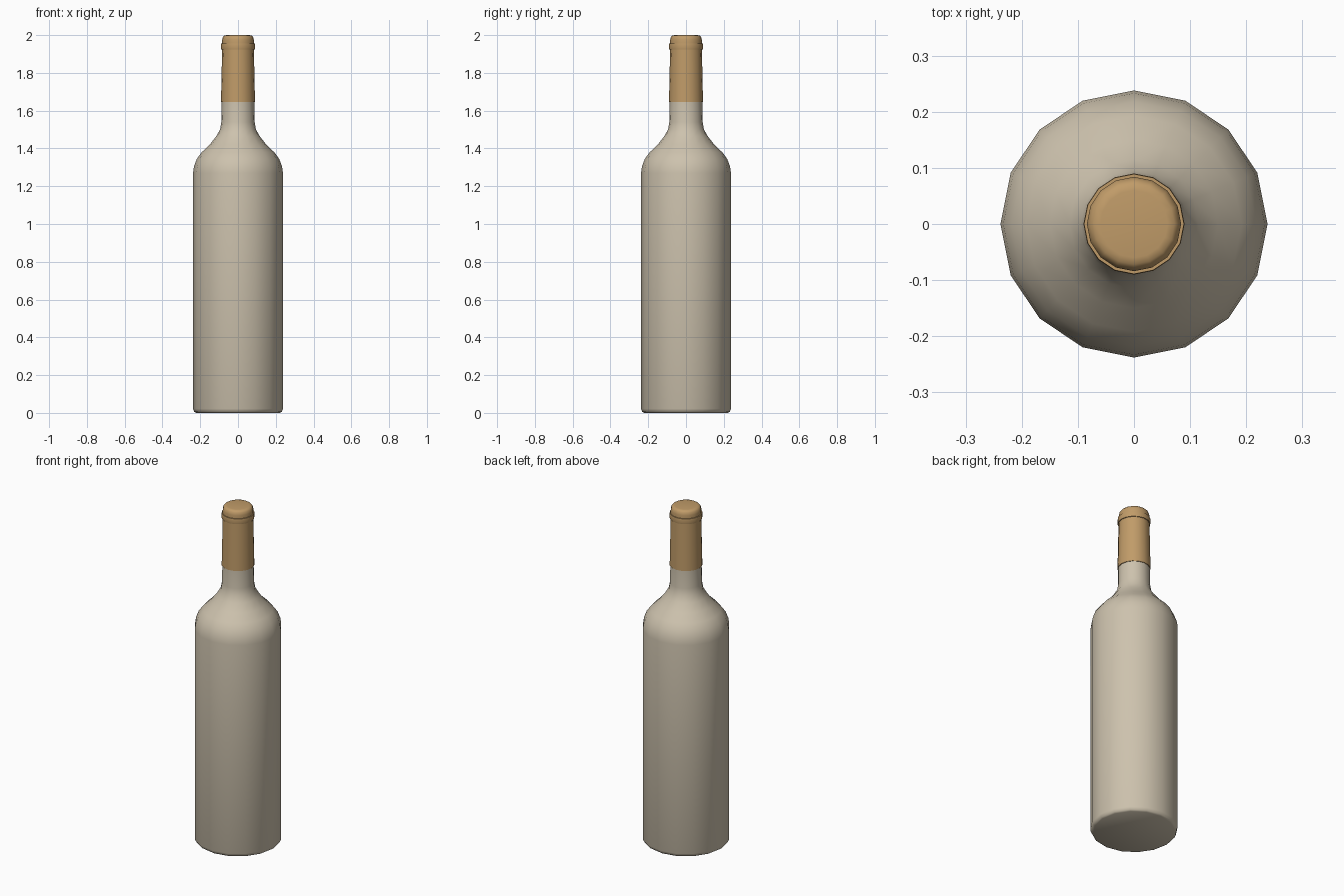
import bpy
import bmesh
import math

SIDES = 16

cube = bpy.data.objects.get("Cube")
if cube:
    bpy.data.objects.remove(cube, do_unlink=True)


def material(name, rgb):
    mat = bpy.data.materials.new(name)
    mat.use_nodes = True
    mat.diffuse_color = (*rgb, 1)
    mat.node_tree.nodes["Principled BSDF"].inputs["Base Color"].default_value = (*rgb, 1)
    return mat


def lathe(name, profile, mat, smooth_angle):
    """Revolve (radius, height) points around z and close both ends."""
    bm = bmesh.new()
    rings = []
    for r, z in profile:
        angles = [math.tau * i / SIDES for i in range(SIDES)]
        rings.append([bm.verts.new((r * math.cos(a), r * math.sin(a), z)) for a in angles])
    for low, high in zip(rings, rings[1:]):
        for i in range(SIDES):
            j = (i + 1) % SIDES
            bm.faces.new((low[i], low[j], high[j], high[i]))
    bm.faces.new(rings[0][::-1])
    bm.faces.new(rings[-1])
    mesh = bpy.data.meshes.new(name)
    bm.to_mesh(mesh)
    bm.free()
    mesh.materials.append(mat)
    obj = bpy.data.objects.new(name, mesh)
    bpy.context.collection.objects.link(obj)
    bpy.ops.object.select_all(action="DESELECT")
    obj.select_set(True)
    bpy.context.view_layer.objects.active = obj
    bpy.ops.object.shade_smooth_by_angle(angle=math.radians(smooth_angle))
    return obj


glass = material("beige glass", (0.61, 0.54, 0.42))
foil = material("tan foil", (0.53, 0.33, 0.14))

# Body with rounded base, shoulder and neck
lathe("bottle_body", [
    (0.222, 0), (0.232, 0.006), (0.238, 0.022), (0.238, 1.27), (0.233, 1.305),
    (0.218, 1.345), (0.192, 1.38), (0.15, 1.42), (0.115, 1.465), (0.095, 1.5),
    (0.088, 1.54), (0.086, 1.66),
], glass, 60)

# Foil sleeve around the upper neck
lathe("foil_sleeve", [(0.09, 1.645), (0.084, 1.93)], foil, 40)

# Raised lip ring
lathe("lip_ring", [(0.089, 1.925), (0.09, 1.93), (0.09, 1.95), (0.089, 1.956)], foil, 40)

# Rounded cap on top
lathe("cap_top", [
    (0.084, 1.95), (0.084, 1.975), (0.08, 1.99), (0.072, 1.998), (0.06, 2.0),
], foil, 60)
